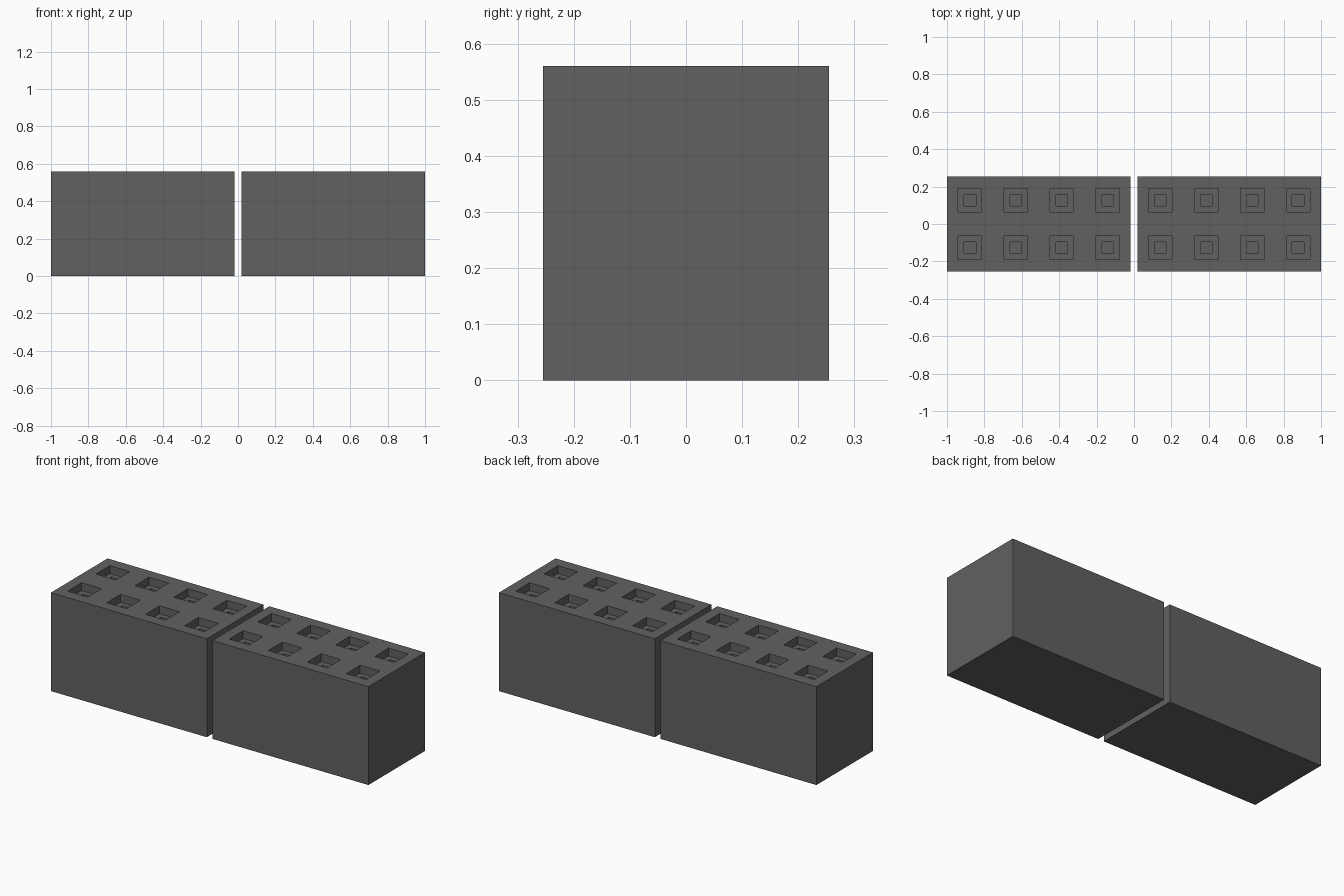
import bpy, bmesh

if "Cube" in bpy.data.objects:
    bpy.data.objects.remove(bpy.data.objects["Cube"])

X0, X1, HALF_Y, H = 0.018, 1.0, 0.255, 0.56
COLS, ROWS = 4, 2
CW, CD = (X1 - X0) / COLS, 2 * HALF_Y / ROWS
# socket profile from the rim of each cell inward: (width, depth, z)
LEVELS = [(CW, CD, H), (0.125, 0.125, H), (0.125, 0.125, H - 0.045),
          (0.063, 0.063, H - 0.045), (0.063, 0.063, H - 0.12)]


def socket_cell(bm, cx, cy):
    rings = [[bm.verts.new((cx + sx * w / 2, cy + sy * d / 2, z))
              for sx, sy in ((-1, -1), (1, -1), (1, 1), (-1, 1))]
             for w, d, z in LEVELS]
    for a, b in zip(rings, rings[1:]):
        for i in range(4):
            j = (i + 1) % 4
            bm.faces.new((a[i], a[j], b[j], b[i]))
    bm.faces.new(rings[-1])


def socket_block(name, left_x):
    bm = bmesh.new()
    # top with stepped square sockets
    for c in range(COLS):
        for r in range(ROWS):
            socket_cell(bm, left_x + (c + 0.5) * CW, -HALF_Y + (r + 0.5) * CD)
    bmesh.ops.remove_doubles(bm, verts=bm.verts, dist=1e-4)
    # outer walls and bottom
    rim = [e for e in bm.edges if e.is_boundary]
    geom = bmesh.ops.extrude_edge_only(bm, edges=rim)["geom"]
    for v in geom:
        if isinstance(v, bmesh.types.BMVert):
            v.co.z = 0
    bmesh.ops.contextual_create(bm, geom=[e for e in bm.edges if e.is_boundary])
    bmesh.ops.recalc_face_normals(bm, faces=bm.faces)
    mesh = bpy.data.meshes.new(name)
    bm.to_mesh(mesh)
    bm.free()
    obj = bpy.data.objects.new(name, mesh)
    bpy.context.collection.objects.link(obj)
    mat = bpy.data.materials.get("dark_plastic") or bpy.data.materials.new("dark_plastic")
    mat.diffuse_color = (0.12, 0.12, 0.12, 1)
    mat.use_nodes = True
    mat.node_tree.nodes["Principled BSDF"].inputs["Base Color"].default_value = mat.diffuse_color
    mesh.materials.append(mat)


socket_block("left_socket_block", -X1)
socket_block("right_socket_block", X0)
